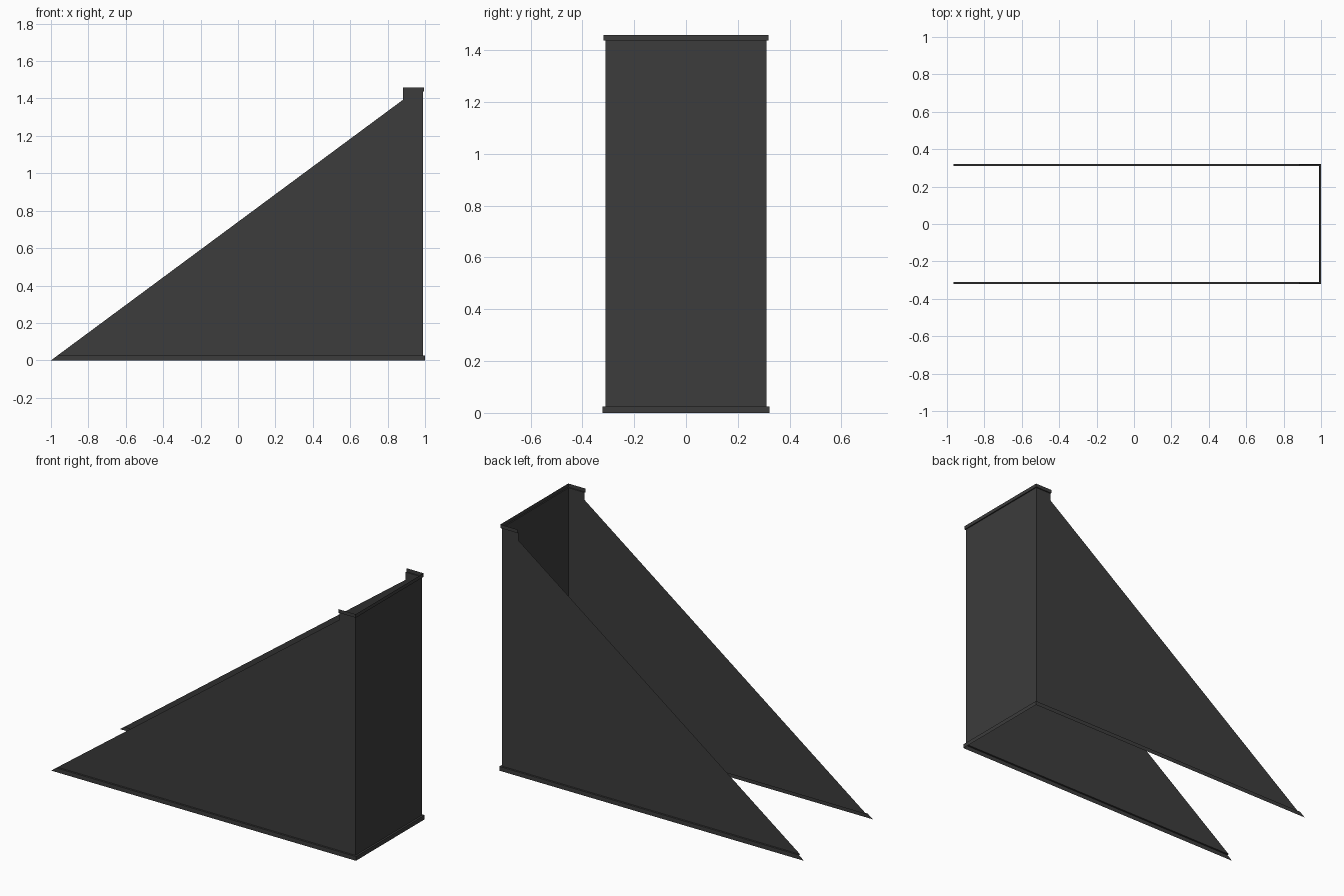
import bpy, bmesh
from mathutils import Vector

cube = bpy.data.objects.get("Cube")
if cube:
    bpy.data.objects.remove(cube, do_unlink=True)

mat = bpy.data.materials.new("charcoal")
mat.use_nodes = True
color = (0.045, 0.045, 0.045, 1)
mat.diffuse_color = color
mat.node_tree.nodes["Principled BSDF"].inputs["Base Color"].default_value = color

TIP, BACK, HALF = -1.0, 0.988, 0.311       # wall layout
STEP_X, STEP_Z = 0.882, 1.393              # where the slope meets the top post
BASE_Z, LIP_Z, TOP_Z = 0.025, 1.438, 1.459


def u_ring(bm, offset, z):
    """Open U outline, pushed outward by offset."""
    x, y = BACK + offset, HALF + offset
    return [bm.verts.new((px, py, z)) for px, py in ((TIP, -y), (x, -y), (x, y), (TIP, y))]


def make_skirt(name, profile):
    """Sweep an (offset, height) profile round the U, then trim it to the slope."""
    bm = bmesh.new()
    rings = [u_ring(bm, o, z) for o, z in profile]
    for low, high in zip(rings, rings[1:]):
        for i in range(3):
            bm.faces.new((low[i], low[i + 1], high[i + 1], high[i]))

    def cut(point, normal):
        bmesh.ops.bisect_plane(bm, geom=bm.verts[:] + bm.edges[:] + bm.faces[:],
                               plane_co=point, plane_no=normal, dist=1e-6)

    slope = Vector((-STEP_Z, 0, STEP_X - TIP)).normalized()
    corner = Vector((STEP_X, 0, STEP_Z))
    cut(corner, (1, 0, 0))
    cut(corner, slope)
    waste = []
    for f in bm.faces:
        c = f.calc_center_median() - corner
        if c.x < -1e-5 and c.dot(slope) > 1e-6:
            waste.append(f)
    bmesh.ops.delete(bm, geom=waste, context='FACES')
    mesh = bpy.data.meshes.new(name)
    bm.to_mesh(mesh)
    bm.free()
    mesh.materials.append(mat)
    obj = bpy.data.objects.new(name, mesh)
    bpy.context.collection.objects.link(obj)


# Three thin sheets: bottom trim with ledge, walls, top lip
make_skirt("base_trim", [(0.011, 0), (0.011, BASE_Z), (0, BASE_Z)])
make_skirt("side_and_back_walls", [(0, BASE_Z), (0, LIP_Z)])
make_skirt("top_lip", [(0, LIP_Z), (0.007, LIP_Z), (0.007, TOP_Z)])
